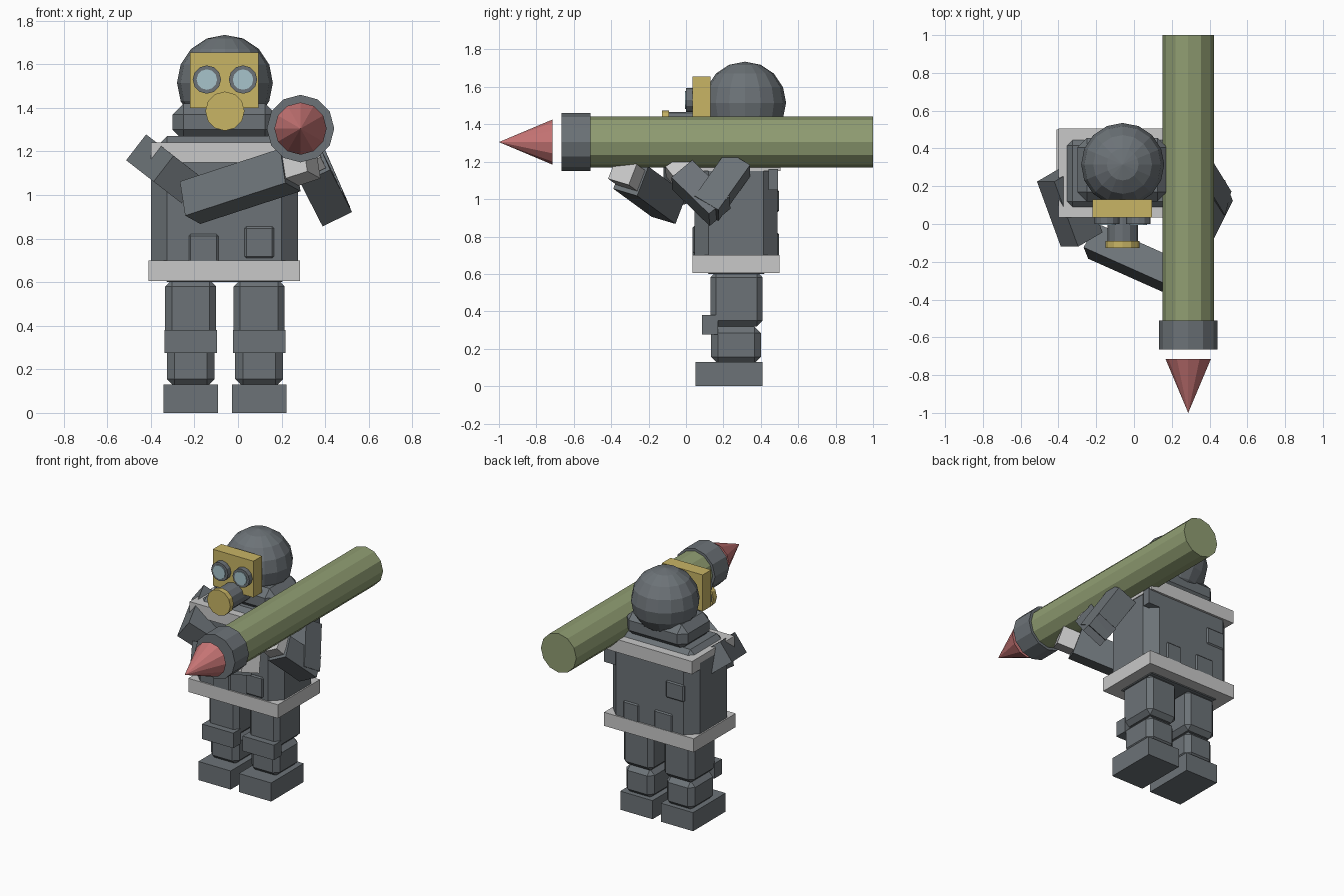
import bpy, bmesh, math
from mathutils import Matrix, Vector

if "Cube" in bpy.data.objects:
    bpy.data.objects.remove(bpy.data.objects["Cube"])


def material(name, rgb):
    m = bpy.data.materials.new(name)
    m.use_nodes = True
    m.diffuse_color = (*rgb, 1)
    m.node_tree.nodes["Principled BSDF"].inputs["Base Color"].default_value = (*rgb, 1)
    return m


GREY = material("slate grey", (0.15, 0.17, 0.185))
GREEN = material("olive green", (0.28, 0.34, 0.17))
YELLOW = material("mustard yellow", (0.58, 0.46, 0.13))
RED = material("dusty red", (0.58, 0.18, 0.18))
LIGHT = material("light grey", (0.58, 0.58, 0.58))
GLASS = material("pale blue glass", (0.39, 0.55, 0.6))

MID = -0.06  # the figure stands a little to its right of centre


def finish(name, bm, mat):
    me = bpy.data.meshes.new(name)
    bm.to_mesh(me)
    bm.free()
    me.materials.append(mat)
    ob = bpy.data.objects.new(name, me)
    bpy.context.collection.objects.link(ob)
    return ob


def add_bevel(ob, width):
    if width:
        mod = ob.modifiers.new("chamfer", "BEVEL")
        mod.width = width
        mod.segments = 1
    return ob


def box(name, x, y, z, mat, bevel=0):
    """Box from its ranges along the three axes."""
    bm = bmesh.new()
    size = [r[1] - r[0] for r in (x, y, z)]
    mid = [(r[1] + r[0]) / 2 for r in (x, y, z)]
    bmesh.ops.create_cube(bm, size=1, matrix=Matrix.Translation(mid) @ Matrix.Diagonal((*size, 1)))
    return add_bevel(finish(name, bm, mat), bevel)


def limb(name, start, end, width, depth, side, mat):
    """Box running from start to end, with its width along the side vector."""
    a, b = Vector(start), Vector(end)
    w = (b - a).normalized()
    u = Vector(side)
    u = (u - w * u.dot(w)).normalized()
    v = w.cross(u)
    rot = Matrix((u, v, w)).transposed().to_4x4()
    bm = bmesh.new()
    scale = Matrix.Diagonal((width, depth, (b - a).length, 1))
    bmesh.ops.create_cube(bm, size=1, matrix=Matrix.Translation((a + b) / 2) @ rot @ scale)
    return finish(name, bm, mat)


def tube(name, x, z, y_front, y_back, r_front, r_back, mat, sides=12):
    """Faceted cylinder or cone lying along y."""
    bm = bmesh.new()
    place = Matrix.Translation((x, (y_front + y_back) / 2, z)) @ Matrix.Rotation(math.pi / 2, 4, "X")
    bmesh.ops.create_cone(bm, cap_ends=True, segments=sides, radius1=r_back, radius2=r_front,
                          depth=y_back - y_front, matrix=place)
    return finish(name, bm, mat)


# Legs
for label, s in (("left", 1), ("right", -1)):
    c = MID + s * 0.157

    def span(h):
        return (c - h, c + h)

    box(label + "_boot", span(0.125), (0.05, 0.41), (0, 0.13), GREY)
    box(label + "_shin", span(0.11), (0.135, 0.4), (0.12, 0.32), GREY, 0.035)
    box(label + "_thigh", span(0.117), (0.13, 0.41), (0.32, 0.61), GREY, 0.03)
    box(label + "_knee_pad", span(0.121), (0.085, 0.17), (0.275, 0.38), GREY)

# Torso, belt and shoulder band
box("torso", (-0.4, 0.275), (0.045, 0.49), (0.6, 1.27), GREY, 0.075)
box("belt", (-0.41, 0.285), (0.035, 0.5), (0.605, 0.7), LIGHT)
box("shoulder_band", (-0.4, 0.28), (0.035, 0.505), (1.15, 1.24), LIGHT)
box("neck_guard", (-0.3, 0.175), (0.12, 0.455), (1.25, 1.42), GREY, 0.05)

# Pockets
box("front_right_pocket", (-0.225, -0.09), (0.035, 0.06), (0.69, 0.82), GREY, 0.008)
box("front_left_pocket", (0.03, 0.165), (0.035, 0.06), (0.71, 0.855), GREY, 0.008)
box("back_left_pocket", (0.02, 0.14), (0.47, 0.498), (0.69, 0.82), GREY, 0.008)
box("back_right_pocket", (-0.24, -0.1), (0.47, 0.498), (0.69, 0.82), GREY, 0.008)
box("back_upper_pocket", (-0.33, -0.19), (0.47, 0.498), (0.93, 1.05), GREY, 0.008)
box("shoulder_pouch", (0.2, 0.29), (0.44, 0.493), (1.05, 1.16), GREY)

# Head and mask
bm = bmesh.new()
bmesh.ops.create_uvsphere(bm, u_segments=16, v_segments=8, radius=0.22,
                          matrix=Matrix.Translation((MID, 0.315, 1.515)))
finish("head", bm, GREY)
box("mask_plate", (-0.22, 0.095), (0.035, 0.13), (1.4, 1.655), YELLOW)
for label, s in (("left", 1), ("right", -1)):
    ex = MID + s * 0.083
    tube(label + "_eye_rim", ex, 1.53, 0, 0.04, 0.065, 0.065, GREY)
    tube(label + "_eye_glass", ex, 1.53, -0.006, 0.002, 0.047, 0.047, GLASS)
tube("snout", MID, 1.385, -0.09, 0.15, 0.08, 0.08, GREY)
tube("filter_cap", MID, 1.385, -0.128, -0.09, 0.09, 0.09, YELLOW)

# Right arm reaches across the chest to the front of the launcher
slope = (-0.61, 0, -0.79)
limb("right_upper_arm", (-0.403, 0.262, 1.169), (-0.277, -0.082, 1.071), 0.15, 0.18, slope, GREY)
limb("right_forearm", (-0.22, -0.09, 0.965), (0.24, -0.295, 1.115), 0.17, 0.15, (0, 0.3, 1), GREY)
limb("right_hand", (0.24, -0.295, 1.115), (0.34, -0.34, 1.148), 0.12, 0.13, (0, 0.3, 1), LIGHT)

# Left arm folds under the launcher
out = (1, 0, 0.45)
limb("left_upper_arm", (0.325, 0.28, 1.19), (0.43, 0.11, 0.95), 0.15, 0.15, out, GREY)
limb("left_forearm", (0.435, 0.18, 0.935), (0.335, -0.02, 1.13), 0.15, 0.15, out, GREY)
limb("left_hand", (0.335, -0.02, 1.13), (0.31, -0.06, 1.18), 0.12, 0.12, out, LIGHT)

# Launcher
LX, LZ = 0.287, 1.305
tube("launcher_tube", LX, LZ, -0.55, 1.0, 0.137, 0.137, GREEN)
tube("launcher_muzzle", LX, LZ, -0.665, -0.51, 0.155, 0.155, GREY)
tube("rocket_tip", LX, LZ, -1.0, -0.715, 0, 0.12, RED)
